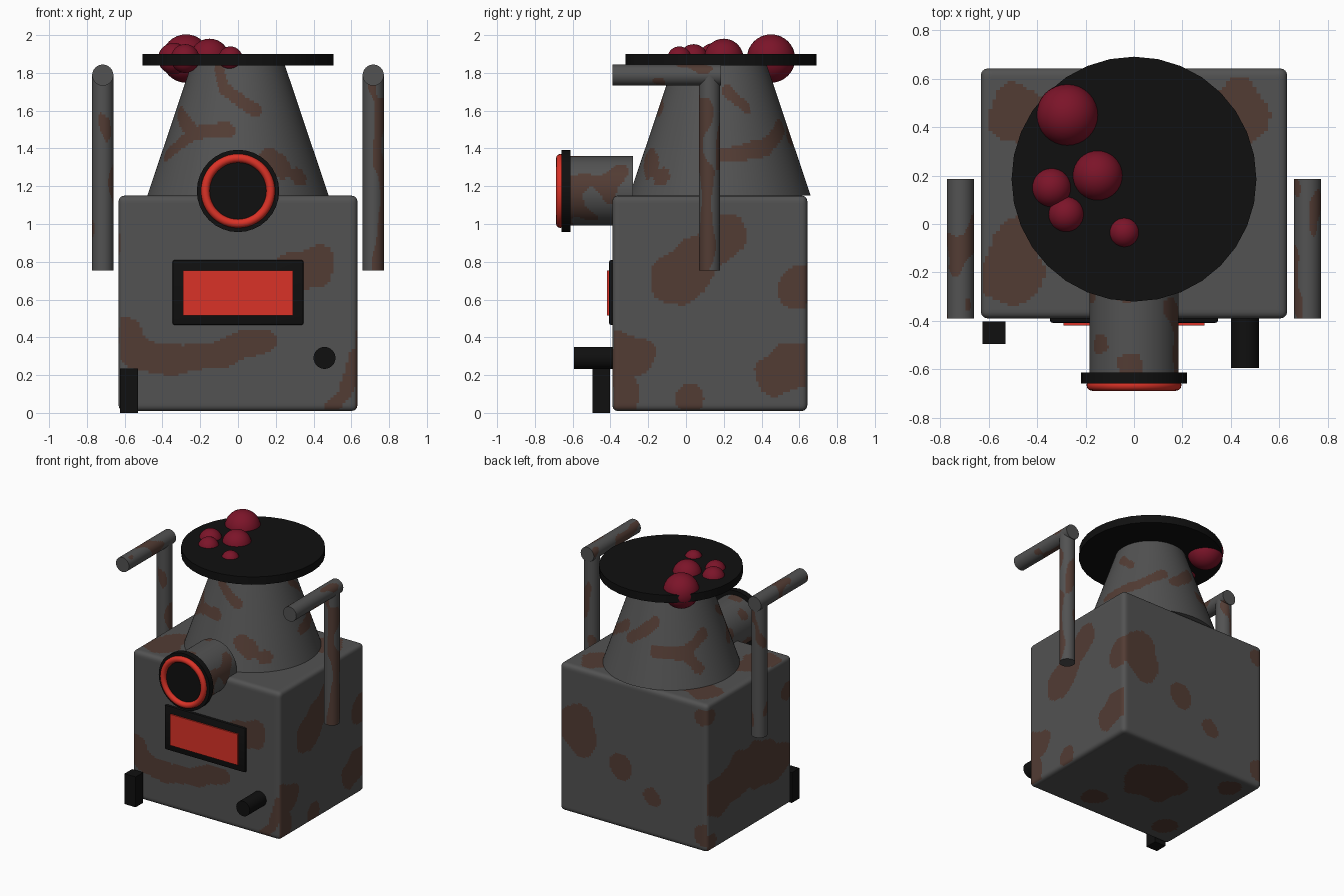
import bpy, bmesh, math
from mathutils import Vector, Matrix, noise

cube = bpy.data.objects.get("Cube")
if cube:
    bpy.data.objects.remove(cube, do_unlink=True)


def material(name, r, g, b):
    mat = bpy.data.materials.new(name)
    mat.use_nodes = True
    mat.diffuse_color = (r, g, b, 1)
    bsdf = next(n for n in mat.node_tree.nodes if n.type == 'BSDF_PRINCIPLED')
    bsdf.inputs["Base Color"].default_value = (r, g, b, 1)
    return mat


grey = material("grey metal", .085, .085, .085)
rust = material("rust", .085, .045, .034)
black = material("black iron", .005, .005, .005)
red = material("glowing red", .7, .032, .02)
berry = material("dark berry", .2, .007, .022)


def finish(bm, name, *mats, rule=None):
    """Turn a bmesh into an object; faces where rule(face) holds get the second colour."""
    bmesh.ops.recalc_face_normals(bm, faces=bm.faces)
    bm.normal_update()
    if rule:
        for f in bm.faces:
            f.material_index = int(rule(f))
    mesh = bpy.data.meshes.new(name)
    bm.to_mesh(mesh)
    bm.free()
    for m in mats:
        mesh.materials.append(m)
    obj = bpy.data.objects.new(name, mesh)
    bpy.context.collection.objects.link(obj)
    bpy.ops.object.select_all(action='DESELECT')
    obj.select_set(True)
    bpy.context.view_layer.objects.active = obj
    bpy.ops.object.shade_smooth_by_angle(angle=math.radians(40))
    return obj


def block(name, lo, hi, mat, bevel=0):
    lo, hi = Vector(lo), Vector(hi)
    bm = bmesh.new()
    bmesh.ops.create_cube(bm, size=1)
    bmesh.ops.transform(bm, verts=bm.verts, matrix=Matrix.LocRotScale(
        (lo + hi) / 2, None, hi - lo))
    if bevel:
        bmesh.ops.bevel(bm, geom=bm.edges[:], offset=bevel, segments=2,
                        profile=.5, affect='EDGES')
    return finish(bm, name, mat)


def tube(name, start, end, r1, r2, mats, segs=32, rings=1, rule=None):
    """Capped cylinder or cone between two points."""
    start, end = Vector(start), Vector(end)
    axis = end - start
    turn = axis.to_track_quat('Z', 'Y')
    bm = bmesh.new()
    loops = []
    for i in range(rings + 1):
        t = i / rings
        r = r1 + (r2 - r1) * t
        loops.append([bm.verts.new(start + axis * t + turn @ Vector(
            (r * math.cos(a), r * math.sin(a), 0)))
            for a in (math.tau * k / segs for k in range(segs))])
    for low, high in zip(loops, loops[1:]):
        for k in range(segs):
            n = (k + 1) % segs
            bm.faces.new((low[k], low[n], high[n], high[k]))
    bm.faces.new(loops[0])
    bm.faces.new(loops[-1])
    return finish(bm, name, *mats, rule=rule)


def blotched(u, v, p, strokes):
    """True inside any thick polyline (radius, point, point...) with a wavy outline."""
    q = Vector((u, v))
    wave = 1 + .35 * noise.noise(p * 7)
    for radius, *pts in strokes:
        for a, b in zip(pts, pts[1:] or pts):
            a, b = Vector(a), Vector(b)
            d = b - a
            t = (q - a).dot(d) / max(d.length_squared, 1e-9)
            if (q - a - d * min(max(t, 0), 1)).length < radius * wave:
                return True
    return False


def speckled(scale):
    scale = Vector(scale)
    return lambda f: noise.noise(f.calc_center_median() * scale) > .22


# Rust patches on each side of the body
front = [(.09, (-.6, .42), (-.52, .3), (-.35, .27)),
         (.07, (-.35, .27), (-.12, .3), (.02, .36), (.14, .38)),
         (.09, (.28, .76), (.42, .8)), (.06, (.36, .7), (.42, .72)),
         (.04, (.63, .3), (.56, .1), (.5, .03))]
left = [(.12, (-.06, .7), (.06, .8)), (.1, (.06, .8), (.22, .95)),
        (.13, (.6, .66)), (.12, (.46, .2), (.56, .24)), (.08, (.02, .07)),
        (.11, (-.38, .33), (-.27, .31)), (.13, (-.38, .1))]
back = [(.16, (.47, .62), (.5, .7)), (.08, (.13, .5), (.09, .47)),
        (.06, (-.15, .33), (-.18, .3)), (.08, (-.6, .15)), (.07, (-.6, 1.05))]
right = [(.16, (.52, .4), (.1, .52), (-.2, .4)), (.06, (.6, .08)),
         (.07, (.6, 1.05)), (.07, (-.33, .9))]
top = [(.11, (-.5, .46), (-.35, .42)), (.14, (-.5, -.2)),
       (.09, (-.5, -.1), (-.4, 0)), (.1, (.42, .5), (.46, .42))]
bottom = [(.2, (-.05, .2), (.05, .22)), (.09, (-.45, .5)), (.1, (-.45, -.2)),
          (.1, (.2, -.2))]
sides = {(0, 1): left, (0, -1): right, (1, 1): back, (1, -1): front,
         (2, 1): top, (2, -1): bottom}


def body_rust(f):
    p = f.calc_center_median()
    axis = max(range(3), key=lambda i: abs(f.normal[i]))
    u, v = [p[i] for i in range(3) if i != axis]
    return blotched(u, v, p, sides[axis, 1 if f.normal[axis] > 0 else -1])


# Body: a finely gridded box with rounded edges
bm = bmesh.new()
half, centre, soft = Vector((.632, .516, .57)), Vector((0, .126, .58)), .03
for axis in 'XY':
    for quarter in range(4):
        if axis == 'Y' and quarter % 2 == 0:
            continue
        turn = Matrix.Rotation(quarter * math.pi / 2, 4, axis)
        bmesh.ops.create_grid(bm, x_segments=80, y_segments=80, size=1,
                              matrix=turn @ Matrix.Translation((0, 0, 1)))
bmesh.ops.remove_doubles(bm, verts=bm.verts, dist=.001)
for v in bm.verts:
    p = v.co * half
    inner = Vector([min(max(c, soft - h), h - soft) for c, h in zip(p, half)])
    v.co = centre + inner + (p - inner).normalized() * soft
finish(bm, "body", grey, rust, rule=body_rust)

# Cone hood, with patches given as angle from the front and height
hood_rust = [(.04, (-1.15, 1.37), (-.67, 1.48), (-.14, 1.5)),
             (.04, (-.67, 1.48), (-1.2, 1.6)),
             (.035, (-.41, 1.83), (-.25, 1.72), (.28, 1.6)),
             (.06, (.42, 1.34), (.55, 1.3)), (.05, (.8, 1.25)),
             (.04, (1.6, 1.36), (2.2, 1.4), (2.7, 1.52)), (.035, (1.7, 1.7), (2, 1.62)),
             (.04, (2.9, 1.45), (3.4, 1.6)), (.045, (3.5, 1.4), (4, 1.4), (4.4, 1.5)),
             (.04, (4, 1.4), (4.2, 1.28))]
hood_y, spread = .18, .38


def cone_rust(f):
    p = f.calc_center_median()
    angle = math.atan2(p.x, hood_y - p.y)
    if angle < -1.5:
        angle += math.tau
    return blotched(angle * spread, p.z, p, hood_strokes)


hood_strokes = [(r, *[(a * spread, z) for a, z in pts]) for r, *pts in hood_rust]
tube("hood", (0, hood_y, 1.15), (0, hood_y, 1.85), .48, .245, (grey, rust),
     segs=160, rings=50, rule=cone_rust)

# Plate and berries on top
tube("top_plate", (0, .185, 1.84), (0, .185, 1.9), .505, .505, (black,))
for i, (x, y, r) in enumerate([(-.275, .45, .128), (-.15, .2, .105), (-.34, .15, .083),
                               (-.28, .04, .076), (-.04, -.035, .064)]):
    bm = bmesh.new()
    bmesh.ops.create_uvsphere(bm, u_segments=32, v_segments=16, radius=r,
                              matrix=Matrix.Translation((x, y, 1.876)))
    finish(bm, f"berry_{i + 1}", berry)

# Front pipe with flange and glowing ring
pipe_z = 1.175
tube("front_pipe", (0, -.28, pipe_z), (0, -.63, pipe_z), .184, .184, (grey, rust),
     segs=96, rings=30, rule=speckled((7, 7, 7)))
tube("pipe_flange", (0, -.612, pipe_z), (0, -.658, pipe_z), .218, .218, (black,))
bpy.ops.mesh.primitive_torus_add(location=(0, -.665, pipe_z), rotation=(math.pi / 2, 0, 0),
                                 major_radius=.173, minor_radius=.023,
                                 major_segments=48, minor_segments=12)
ring = bpy.context.object
ring.name = "glowing_ring"
ring.data.materials.append(red)
bpy.ops.object.shade_smooth_by_angle(angle=math.radians(40))

# Window, foot and knob on the front
block("window_frame", (-.347, -.408, .465), (.347, -.37, .81), black, .012)
block("window_glass", (-.29, -.418, .515), (.29, -.38, .755), red)
block("front_foot", (-.625, -.495, 0), (-.53, -.402, .235), black)
tube("front_knob", (.458, -.38, .291), (.458, -.593, .291), .058, .058, (black,))

# Handles: an upright and a forward grip on each side
for side, x in (("left", .716), ("right", -.716)):
    for part, a, b in (("post", (x, .125, .755), (x, .125, 1.785)),
                       ("grip", (x, .185, 1.788), (x, -.39, 1.788))):
        tube(f"{side}_handle_{part}", a, b, .056, .056, (grey, rust),
             segs=48, rings=70, rule=speckled((13, 6, 5)))
